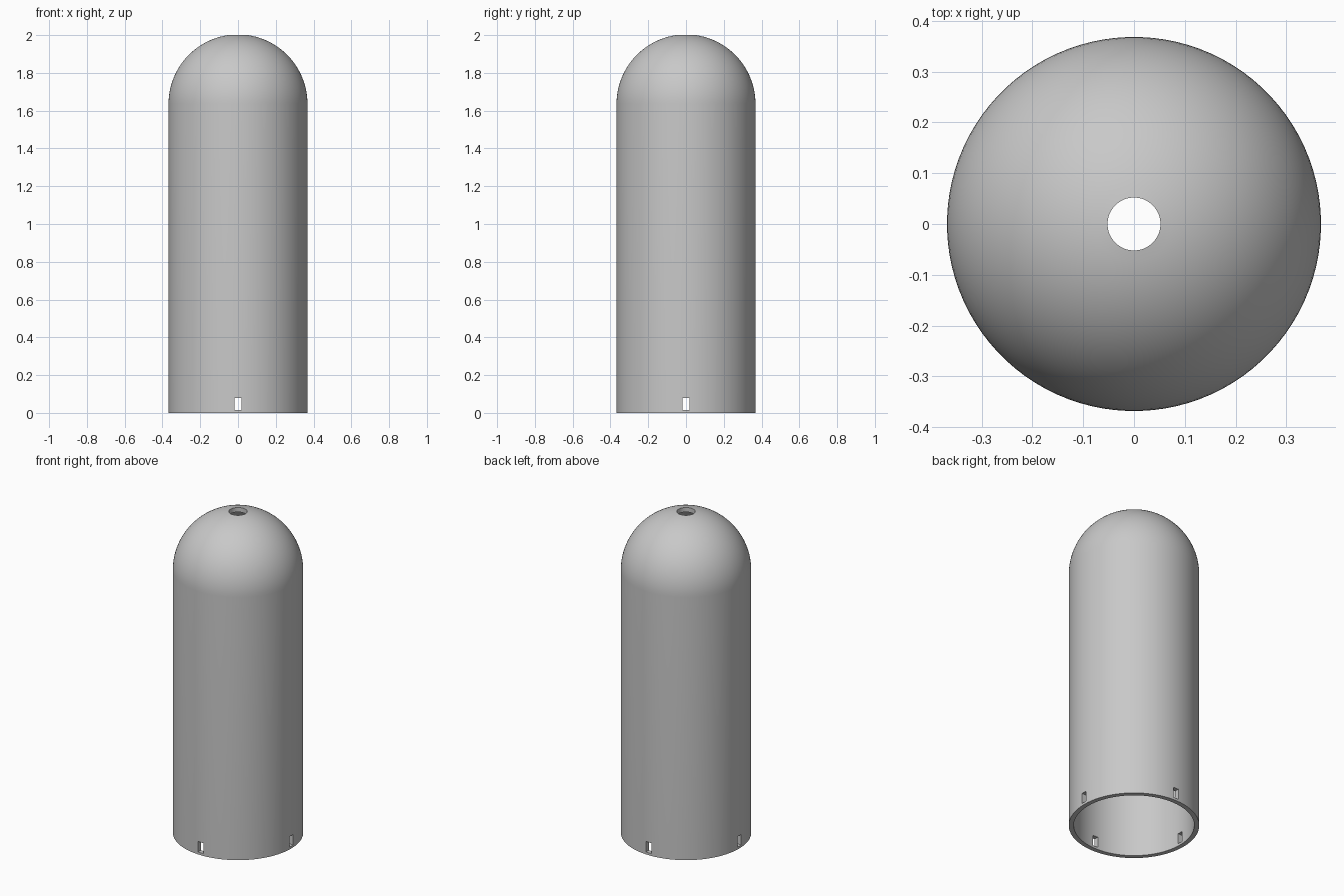
import bpy
import bmesh
from math import sin, cos, asin, sqrt, radians, tau

if "Cube" in bpy.data.objects:
    bpy.data.objects.remove(bpy.data.objects["Cube"], do_unlink=True)

OUTER, INNER, HOLE = 0.368, 0.34, 0.052    # radii
HEIGHT = 2.0
SPRING = HEIGHT - sqrt(OUTER**2 - HOLE**2)  # height where the dome begins
SEGMENTS, DOME_STEPS = 96, 24
SLOT_WIDTH, SLOT_LOW, SLOT_HIGH = 0.036, 0.015, 0.08


def dome_arc(radius):
    """Side profile of the dome, from the spring line up to the hole."""
    end = radians(90) - asin(HOLE / radius)
    angles = [end * i / DOME_STEPS for i in range(DOME_STEPS + 1)]
    return [(radius * cos(a), SPRING + radius * sin(a)) for a in angles]


# Closed wall section: up the outside, through the hole, down the inside
collar = 0.1
profile = [(OUTER, 0), (OUTER, collar)] + dome_arc(OUTER)
profile += dome_arc(INNER)[::-1] + [(INNER, collar), (INNER, 0)]

# Revolve the section into a hollow shell
bm = bmesh.new()
rings = []
for s in range(SEGMENTS):
    a = tau * (s + 0.5) / SEGMENTS
    rings.append([bm.verts.new((r * cos(a), r * sin(a), z)) for r, z in profile])
for s, ring in enumerate(rings):
    following = rings[(s + 1) % SEGMENTS]
    for i in range(len(profile)):
        j = (i + 1) % len(profile)
        bm.faces.new((ring[i], following[i], following[j], ring[j]))
bmesh.ops.recalc_face_normals(bm, faces=bm.faces)
mesh = bpy.data.meshes.new("domed_shell")
bm.to_mesh(mesh)
bm.free()
shell = bpy.data.objects.new("domed_shell", mesh)
bpy.context.collection.objects.link(shell)

# Plain grey material
grey = bpy.data.materials.new("plain_grey")
grey.use_nodes = True
colour = (0.58, 0.58, 0.58, 1)
grey.diffuse_color = colour
grey.node_tree.nodes["Principled BSDF"].inputs["Base Color"].default_value = colour
mesh.materials.append(grey)

# Four slots near the rim, cut by two crossing bars
for name, size in (("slot_cutter_x", (1, SLOT_WIDTH)), ("slot_cutter_y", (SLOT_WIDTH, 1))):
    bpy.ops.mesh.primitive_cube_add(size=1, location=(0, 0, (SLOT_LOW + SLOT_HIGH) / 2))
    cutter = bpy.context.object
    cutter.name = name
    cutter.scale = (*size, SLOT_HIGH - SLOT_LOW)
    cutter.hide_render = True
    cutter.data.materials.append(grey)
    bpy.context.view_layer.update()
    cut = shell.modifiers.new(name, "BOOLEAN")
    cut.operation = "DIFFERENCE"
    cut.solver = "EXACT"
    cut.object = cutter
    bpy.ops.object.select_all(action="DESELECT")
    shell.select_set(True)
    bpy.context.view_layer.objects.active = shell
    bpy.ops.object.modifier_apply(modifier=cut.name)
    bpy.data.objects.remove(cutter, do_unlink=True)

# Smooth walls with crisp rims
bpy.ops.object.shade_smooth_by_angle(angle=radians(30))
